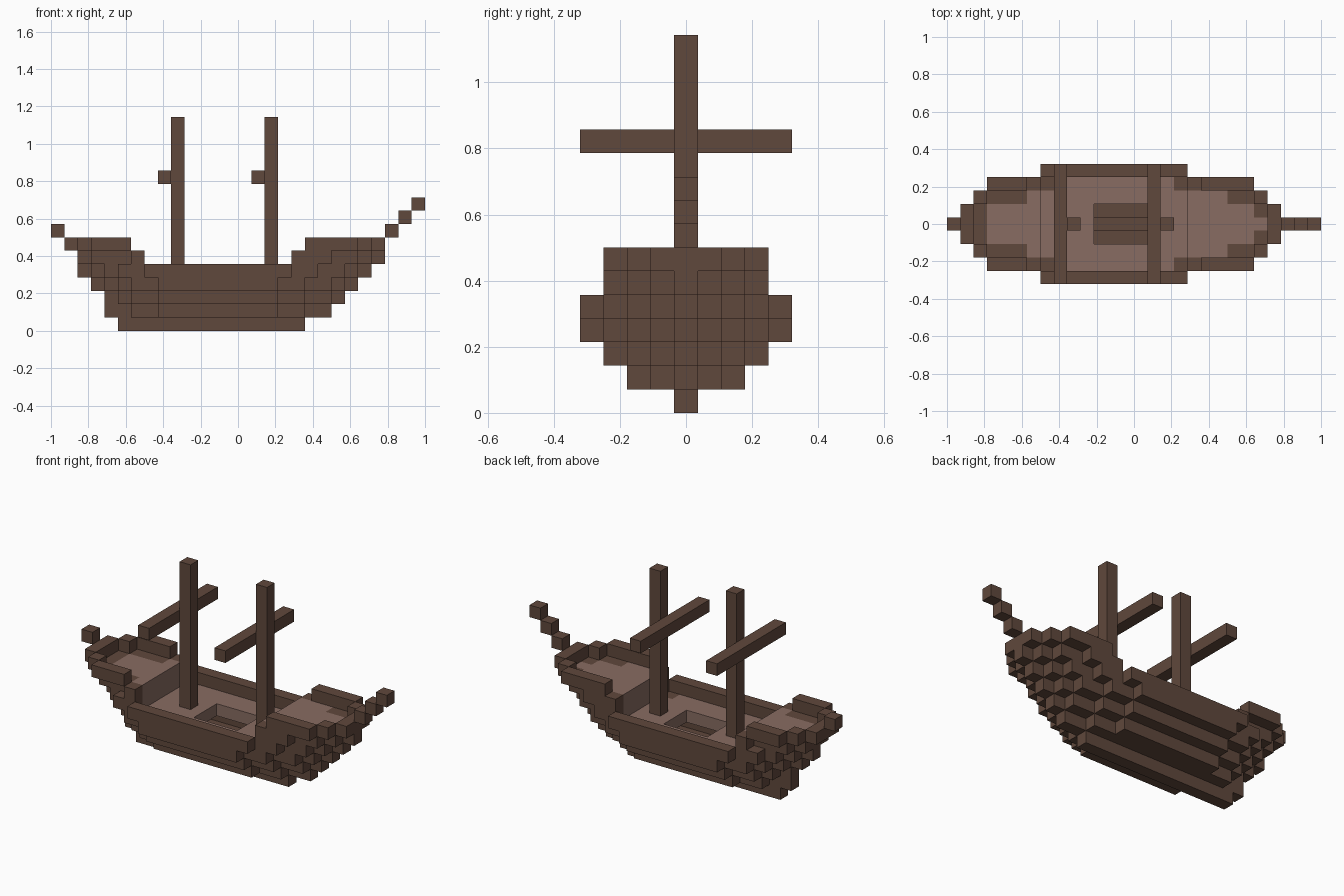
import bpy, bmesh
from mathutils import Vector

if "Cube" in bpy.data.objects:
    bpy.data.objects.remove(bpy.data.objects["Cube"], do_unlink=True)

UNIT = 1 / 14          # edge of one block; the ship is 28 blocks long


def material(name, rgb):
    m = bpy.data.materials.new(name)
    m.use_nodes = True
    m.diffuse_color = (*rgb, 1)
    bsdf = m.node_tree.nodes["Principled BSDF"]
    bsdf.inputs["Base Color"].default_value = (*rgb, 1)
    bsdf.inputs["Roughness"].default_value = 0.9
    return m


DARK = material("dark brown wood", (0.117, 0.065, 0.045))
LIGHT = material("light brown planks", (0.246, 0.150, 0.122))

# Hull layers from keel to rail: first and last block for each distance from the centreline
LAYERS = [
    [(5, 18)],
    [(4, 20), (6, 18), (8, 16)],
    [(4, 21), (5, 20), (6, 18), (8, 16)],
    [(3, 22), (4, 21), (5, 20), (6, 18), (8, 16)],
    [(2, 23), (3, 22), (4, 21), (5, 19), (7, 17)],
    [(2, 24), (2, 23), (3, 22), (6, 20)],
    [(1, 24), (1, 24), (2, 23), (3, 22)],
]


def inside(i, j, k):
    """True if the block lies within the hull's outline at layer k."""
    if not 0 <= k < len(LAYERS) or abs(j) >= len(LAYERS[k]):
        return False
    first, last = LAYERS[k][abs(j)]
    return first <= i <= last


def on_skin(i, j, k):
    """True if the block touches the outline of its layer."""
    return not all(inside(i + a, j + b, k) for a, b in ((1, 0), (-1, 0), (0, 1), (0, -1)))


def block(i, j, k):
    """All blocks in the given inclusive ranges."""
    return {(a, b, c) for a in range(i[0], i[1] + 1)
            for b in range(j[0], j[1] + 1) for c in range(k[0], k[1] + 1)}


# Sort the hull volume into outer planking and inner decks
hull, main_deck, stern_deck, bow_deck = set(), set(), set(), set()
for c in block((0, 27), (-4, 4), (0, 6)):
    i, j, k = c
    if not inside(*c):
        continue
    if (k == 5 and 7 <= i <= 17) or (k == 6 and 6 <= i <= 18):
        continue                                    # open waist of the ship
    if on_skin(*c):
        hull.add(c)
    elif k == 3 and 7 <= i <= 17:
        main_deck.add(c)
    elif k == 5 or (k == 4 and i in (6, 18)):       # raised decks and bulkheads
        (stern_deck if i < 12 else bow_deck).add(c)
    elif k < 3 and not inside(i, j, k - 1):
        hull.add(c)                                 # bottom planking

# Cargo hatch
main_deck -= block((11, 14), (-1, 1), (3, 3))

parts = {
    "hull": (hull, DARK),
    "main_deck": (main_deck, LIGHT),
    "stern_deck": (stern_deck, LIGHT),
    "bow_deck": (bow_deck, LIGHT),
    "stern_ornament": ({(0, 0, 7)}, DARK),
    "bowsprit": ({(25 + n, 0, 7 + n) for n in range(3)}, DARK),
}
# Masts, each with a yard on its aft side
for label, i in (("aft", 9), ("fore", 16)):
    parts[label + "_mast"] = (block((i, i), (0, 0), (4, 15)), DARK)
    parts[label + "_yard"] = (block((i - 1, i - 1), (-4, 4), (11, 11)), DARK)

occupied = set().union(*(cells for cells, _ in parts.values()))

# Corner loops of a block's six sides, wound outward
SIDES = {
    (1, 0, 0): ((1, 0, 0), (1, 1, 0), (1, 1, 1), (1, 0, 1)),
    (-1, 0, 0): ((0, 0, 0), (0, 0, 1), (0, 1, 1), (0, 1, 0)),
    (0, 1, 0): ((0, 1, 0), (0, 1, 1), (1, 1, 1), (1, 1, 0)),
    (0, -1, 0): ((0, 0, 0), (1, 0, 0), (1, 0, 1), (0, 0, 1)),
    (0, 0, 1): ((0, 0, 1), (1, 0, 1), (1, 1, 1), (0, 1, 1)),
    (0, 0, -1): ((0, 0, 0), (0, 1, 0), (1, 1, 0), (1, 0, 0)),
}


def build(name, cells, mat):
    """Mesh the exposed sides of a set of blocks."""
    bm = bmesh.new()
    verts = {}

    def vert(p):
        if p not in verts:
            verts[p] = bm.verts.new(Vector((p[0] - 14, p[1] - 0.5, p[2])) * UNIT)
        return verts[p]

    for c in sorted(cells):
        for d, corners in SIDES.items():
            if tuple(a + b for a, b in zip(c, d)) not in occupied:
                bm.faces.new([vert(tuple(a + b for a, b in zip(c, q))) for q in corners])
    mesh = bpy.data.meshes.new(name)
    bm.to_mesh(mesh)
    bm.free()
    mesh.materials.append(mat)
    bpy.context.collection.objects.link(bpy.data.objects.new(name, mesh))


for name, (cells, mat) in parts.items():
    build(name, cells, mat)
